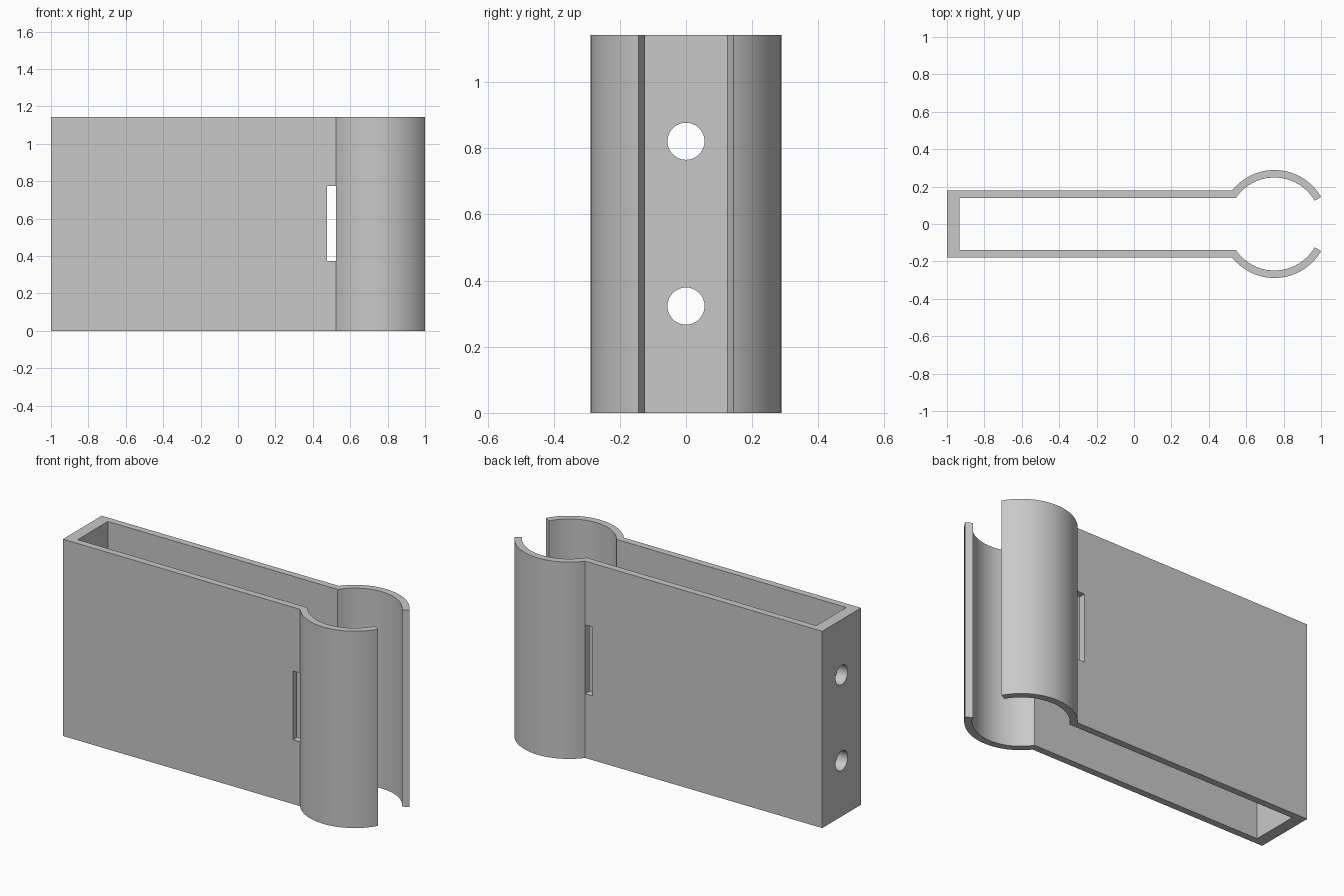
import bpy
import bmesh
from math import asin, pi, sin, cos, radians
from mathutils import Matrix

cube = bpy.data.objects.get("Cube")
if cube:
    bpy.data.objects.remove(cube, do_unlink=True)

HEIGHT = 1.143
RING_X, R_OUT, R_IN = 0.7506, 0.2885, 0.2485    # clip ring
W_OUT, W_IN = 0.178, 0.138                      # half widths of the channel
BACK, BACK_IN = -1.0, -0.933                    # end wall
TIP = radians(30)                               # half opening of the ring
STEPS = 40

grey = bpy.data.materials.new("plain grey")
grey.use_nodes = True
grey.diffuse_color = (0.58, 0.58, 0.58, 1)
grey.node_tree.nodes["Principled BSDF"].inputs["Base Color"].default_value = grey.diffuse_color


def arc(radius, half_width):
    """Ring points from the channel wall round to the open tip."""
    start = pi - asin(half_width / radius)
    angles = [start + (TIP - start) * i / STEPS for i in range(STEPS + 1)]
    return [(RING_X + radius * cos(a), radius * sin(a)) for a in angles]


def make_object(name, bm):
    bmesh.ops.recalc_face_normals(bm, faces=bm.faces)
    mesh = bpy.data.meshes.new(name)
    bm.to_mesh(mesh)
    bm.free()
    mesh.materials.append(grey)
    obj = bpy.data.objects.new(name, mesh)
    bpy.context.collection.objects.link(obj)
    return obj


def cut(target, bm):
    """Subtract a closed shape from the target."""
    cutter = make_object("cutter", bm)
    cutter.hide_render = True
    mod = target.modifiers.new("cut", "BOOLEAN")
    mod.operation = "DIFFERENCE"
    mod.solver = "EXACT"
    mod.object = cutter
    bpy.context.view_layer.objects.active = target
    bpy.ops.object.modifier_apply(modifier=mod.name)
    bpy.data.objects.remove(cutter, do_unlink=True)


# Clip body: half outline mirrored across y, then extruded upward
outer = [(BACK, W_OUT)] + arc(R_OUT, W_OUT)
inner = arc(R_IN, W_IN)[::-1] + [(BACK_IN, W_IN)]
half = outer + inner
outline = half + [(x, -y) for x, y in reversed(half)]
bm = bmesh.new()
base = bm.faces.new([bm.verts.new((x, y, 0)) for x, y in outline])
top = bmesh.ops.extrude_face_region(bm, geom=[base])["geom"]
bmesh.ops.translate(bm, vec=(0, 0, HEIGHT),
                    verts=[v for v in top if isinstance(v, bmesh.types.BMVert)])
body = make_object("clip_body", bm)

# Strap slots through both side walls, beside the ring
bm = bmesh.new()
bmesh.ops.create_cube(bm, size=1, matrix=Matrix.Translation((0.5, 0, 0.573))
                      @ Matrix.Diagonal((0.046, 0.8, 0.4, 1)))
cut(body, bm)

# Two screw holes through the end wall
for z in (0.323, 0.821):
    bm = bmesh.new()
    bmesh.ops.create_cone(bm, cap_ends=True, segments=48, radius1=0.056, radius2=0.056,
                          depth=0.3, matrix=Matrix.Translation((BACK, 0, z))
                          @ Matrix.Rotation(pi / 2, 4, "Y"))
    cut(body, bm)

# Smooth curves with crisp edges
bpy.ops.object.select_all(action="DESELECT")
body.select_set(True)
bpy.context.view_layer.objects.active = body
bpy.ops.object.shade_smooth_by_angle(angle=radians(25))
